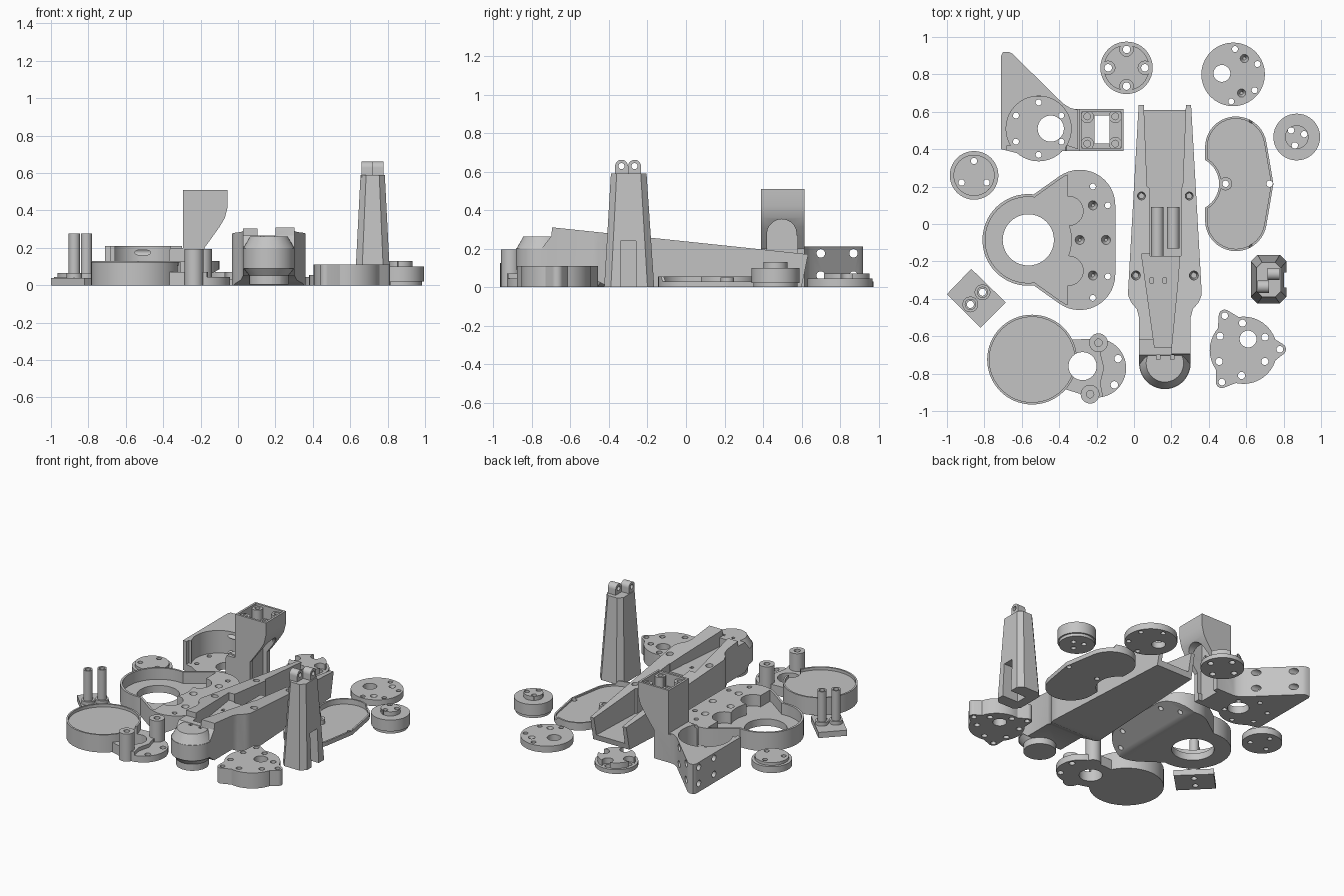
import bpy, bmesh, math
from mathutils import Vector
from mathutils.geometry import convex_hull_2d

if "Cube" in bpy.data.objects:
    bpy.data.objects.remove(bpy.data.objects["Cube"])

grey = bpy.data.materials.new("plain_grey")
grey.diffuse_color = (0.55, 0.55, 0.55, 1)
grey.use_nodes = True
grey.node_tree.nodes["Principled BSDF"].inputs["Base Color"].default_value = grey.diffuse_color


def loft(low, high, a, b, axis='z'):
    """Solid between two outlines at heights a and b along an axis."""
    def place(p, h):
        return {'z': (p[0], p[1], h), 'y': (p[0], h, p[1]), 'x': (h, p[0], p[1])}[axis]
    bm = bmesh.new()
    lo = [bm.verts.new(place(p, a)) for p in low]
    hi = [bm.verts.new(place(p, b)) for p in high]
    bm.faces.new(lo)
    bm.faces.new(hi)
    for i in range(len(lo)):
        j = (i + 1) % len(lo)
        bm.faces.new((lo[i], lo[j], hi[j], hi[i]))
    bmesh.ops.recalc_face_normals(bm, faces=bm.faces)
    me = bpy.data.meshes.new("piece")
    bm.to_mesh(me)
    bm.free()
    ob = bpy.data.objects.new("piece", me)
    bpy.context.collection.objects.link(ob)
    return ob


def prism(outline, a, b, axis='z'):
    return loft(outline, outline, a, b, axis)


def circle(x, y, r, n=40):
    return [(x + r * math.cos(math.tau * i / n), y + r * math.sin(math.tau * i / n)) for i in range(n)]


def cyl(x, y, r, a, b, axis='z', n=40):
    return prism(circle(x, y, r, n), a, b, axis)


def cone(x, y, r0, r1, a, b):
    return loft(circle(x, y, r0), circle(x, y, r1), a, b)


def box(x0, x1, y0, y1, z0, z1):
    return prism([(x0, y0), (x1, y0), (x1, y1), (x0, y1)], z0, z1)


def hull(*circles):
    pts = [Vector(p) for c in circles for p in circle(*c)]
    return [tuple(pts[i]) for i in convex_hull_2d(pts)]


def holes(points, r, a=-0.02, b=0.8):
    return [cyl(x, y, r, a, b, n=20) for x, y in points]


def apply(base, op, tool):
    m = base.modifiers.new("b", 'BOOLEAN')
    m.operation, m.solver, m.object = op, 'EXACT', tool
    bpy.context.view_layer.objects.active = base
    bpy.ops.object.modifier_apply(modifier=m.name)
    bpy.data.objects.remove(tool)


def part(name, base, *steps):
    """Steps are '+', '-' or '&' with a list of pieces."""
    ops = {'+': 'UNION', '-': 'DIFFERENCE', '&': 'INTERSECT'}
    for op, tools in steps:
        for t in tools:
            apply(base, ops[op], t)
    base.name = base.data.name = name
    base.data.materials.clear()
    base.data.materials.append(grey)
    bpy.ops.object.select_all(action='DESELECT')
    base.select_set(True)
    bpy.context.view_layer.objects.active = base
    bpy.ops.object.shade_smooth_by_angle(angle=math.radians(30))
    return base


def around(x, y, r, n, start=0):
    return [(x + r * math.cos(start + math.tau * i / n), y + r * math.sin(start + math.tau * i / n)) for i in range(n)]


# corner bracket with flared hollow horn
horn = prism([(-.40, 0), (-.18, 0), (-.18, .2), (-.15, .24), (-.10, .31), (-.07, .36), (-.055, .42),
              (-.055, .51), (-.295, .51), (-.295, .2), (-.36, .2), (-.40, .13)], .39, .615, 'y')
arch = prism([(.42, .05), (.575, .05), (.575, .275)] +
             [(.4975 + .0775 * math.cos(t * math.pi / 10), .275 + .0775 * math.sin(t * math.pi / 10)) for t in range(1, 10)]
             + [(.42, .275)], -.21, 0, 'x')
posts = [cyl(x, y, .035, .40, .495) for x in (-.25, -.10) for y in (.43, .575)]
part("corner_bracket",
     prism([(-.71, .40), (-.55, .36), (-.36, .42), (-.30, .40), (-.30, .61), (-.34, .62), (-.38, .645),
            (-.65, .91), (-.67, .92), (-.70, .92), (-.71, .90)], 0, .21),
     ('+', [cyl(-.51, .51, .175, 0, .1), horn]),
     ('-', [cyl(-.51, .51, .174, .05, .4), box(-.68, -.37, .3, .42, .05, .4)]),
     ('-', [box(-.28, -.07, .405, .60, .42, .6)]), ('+', posts),
     ('-', [box(-.21, -.13, .43, .58, -.1, .6), arch, cyl(-.445, .51, .07, -.1, .4)]),
     ('-', holes(around(-.51, .51, .14, 6, math.pi / 6), .016)),
     ('-', holes([(x, y) for x in (-.25, -.10) for y in (.43, .575)], .018, .44)),
     ('-', [cyl(y, z, .022, -.8, -.36, 'x', 20) for y in (.70, .87) for z in (.06, .175)]))

# notched coupling
four = around(-.04, .835, .098, 4)
part("notched_coupling", cyl(-.04, .835, .14, 0, .03), ('+', [cyl(-.04, .835, .122, .01, .07)]),
     ('-', holes(four, .036, .03)), ('-', holes(four, .02)))

# drilled disc
part("drilled_disc", cyl(.53, .80, .17, 0, .045),
     ('-', [cyl(.47, .805, .045, -.1, .1)]),
     ('-', holes([(.54, .935), (.52, .655), (.66, .855), (.645, .715)], .016)),
     ('-', [cone(x, y, .008, .024, .008, .05) for x, y in [(.59, .885), (.575, .70)]]))


# bean shaped tray with waisted left side
def bean(d, a, b):
    ob = prism(hull((.545, .41, .165 - d), (.545, .02, .165 - d), (.715, .215, .03 - d)), a, b)
    apply(ob, 'DIFFERENCE', cyl(.31, .215, .145 + d, a - .01, b + .01))
    return ob


part("bean_tray", bean(0, 0, .055), ('-', [bean(.012, .018, .2)]),
     ('-', [prism([(.63, .03), (.8, .03), (.8, .12), (.58, .12)], -.3, .7, 'y')]),
     ('+', [cyl(.49, .215, .035, 0, .05)]), ('-', holes([(.49, .215), (.725, .215)], .017)))

# stepped hub
part("stepped_hub", cyl(.87, .465, .115, 0, .03),
     ('+', [cyl(.87, .465, .125, .02, .1), cyl(.87, .465, .063, .05, .13)]),
     ('-', holes([(.84, .50), (.91, .48), (.86, .42)], .017)))

# stepped cap
part("stepped_cap", cyl(-.855, .26, .13, 0, .045), ('+', [cyl(-.855, .26, .11, .02, .065)]),
     ('-', holes(around(-.855, .26, .077, 3, math.pi / 2), .017)))

# twin tube stand
tubes = [(-.81, -.365), (-.875, -.43)]
part("tube_stand", prism([(-.87, -.24), (-1, -.375), (-.82, -.555), (-.685, -.42)], 0, .04),
     ('+', [cyl(x, y, .042, .01, .065) for x, y in tubes]),
     ('+', [cyl(x, y, .03, .01, .278) for x, y in tubes]), ('-', holes(tubes, .019)))

# ring base: walled pocket on the left, drilled deck on the right
lobes = [(-.29, .10, .19), (-.29, -.27, .19), (-.44, .03, .16), (-.44, -.20, .16)]
pocket = prism(hull(*[(x, y, r - .015) for x, y, r in lobes]), .05, .3)
apply(pocket, 'DIFFERENCE', box(-.355, .2, -.8, .6, 0, .5))
screws = [(-.22, .10), (-.29, -.085), (-.15, -.085), (-.22, -.275)]
part("ring_base", cyl(-.565, -.085, .245, 0, .13, n=64),
     ('+', [prism(hull(*lobes), 0, .13)]),
     ('-', [prism([(-.30, -.02), (0, -.02), (0, .11), (-.09, .09)], -.6, .4, 'y')]),
     ('-', [cyl(-.565, -.085, .23, .05, .3, n=64), pocket]),
     ('-', [cyl(-.35, .07, .078, .05, .3), cyl(-.35, -.25, .078, .05, .3)]),
     ('-', [cyl(-.565, -.085, .137, -.1, .3)]),
     ('-', holes([(-.22, .20), (-.22, -.395), (-.14, .10), (-.14, -.28)], .016)),
     ('-', [cone(x, y, .008, .026, .08, .135) for x, y in screws]))

# round cover with post lobe
lugs = [(-.19, -.635), (-.235, -.91)]
part("round_cover", cyl(-.545, -.725, .24, 0, .125, n=64),
     ('-', [cyl(-.545, -.725, .228, .105, .3, n=64)]),
     ('+', [prism(hull((-.20, -.77, .158), (-.36, -.75, .13)), 0, .07)]),
     ('-', [prism([(-.13, -.6), (-.18, -.69), (-.16, -.77), (-.18, -.85), (-.15, -1), (0, -1), (0, -.6)], .045, .2)]),
     ('+', [cyl(x, y, .05, 0, .195) for x, y in lugs]),
     ('-', holes(lugs, .02, .08)), ('-', [cyl(-.275, -.76, .075, -.1, .3)]),
     ('-', holes([(-.085, -.72), (-.105, -.86)], .02)))

# long arm: plan outline cut to the side profile, with a rounded head
plan = [(.305, .64), (.36, -.33), (.362, -.38), (.345, -.42), (.315, -.455), (.303, -.50), (.303, -.745),
        (.027, -.745), (.027, -.50), (.015, -.455), (-.015, -.42), (-.032, -.38), (-.03, -.33), (.025, .64)]
side = prism([(.60, 0), (.635, .17), (-.695, .31), (-.70, .265), (-.75, .2), (-.75, .09),
              (-.70, .05), (-.50, .05), (-.40, 0)], -.2, .5, 'x')
part("long_arm", prism(plan, 0, .4), ('&', [side]),
     ('+', [cyl(.165, -.745, .138, .09, .20), cone(.165, -.745, .138, .10, .195, .262),
            cone(.165, -.745, .10, .138, .045, .095)]),
     ('-', [prism([(.05, .7), (.07, .2), (.085, .19), (.085, -.17), (.25, -.17), (.25, .19), (.26, .2), (.28, .7)], .04, .5)]),
     ('-', [prism([(.04, -.16), (.06, -.3), (.11, -.66), (.20, -.66), (.235, -.3), (.245, -.16)], .2, .5),
            box(-.1, .2, -1, -.62, .265, .5)]),
     ('+', [prism(hull((.125, .05, .033), (.125, .13, .033)), -.18, .09, 'y'),
            prism(hull((.21, .05, .033), (.21, .13, .033)), -.13, .09, 'y')]),
     ('+', [cyl(.165, -.745, .105, .005, .1)]),
     ('-', [cone(x, y, .015, .027, .12, .32) for x, y in [(.04, .15), (.295, .15), (.01, -.275), (.32, -.275)]]),
     ('-', [box(x, x + .02, y, y + .025, .15, .4) for y, xs in ((-.315, (.085, .155)), (-.725, (.12, .195))) for x in xs]))


# tapered tower with hinge ears and a slot open below
def octagon(x0, x1, y0, y1, c):
    return [(x0 + c, y0), (x1 - c, y0), (x1, y0 + c), (x1, y1 - c), (x1 - c, y1), (x0 + c, y1), (x0, y1 - c), (x0, y0 + c)]


part("tower", loft(octagon(.625, .815, -.425, -.165, .035), octagon(.655, .785, -.39, -.205, .03), 0, .59),
     ('+', [prism(hull((-.335, .628, .033), (-.335, .56, .033)), .66, .722, 'x'),
            prism(hull((-.267, .628, .033), (-.267, .56, .033)), .715, .777, 'x')]),
     ('-', [cyl(y, .628, .016, .5, .9, 'x', 20) for y in (-.335, -.267)]),
     ('-', [box(.69, .9, -.34, -.26, -.1, .24)]))

# three eared flange
ears = [(.485, -.49), (.78, -.67), (.47, -.845)]
part("eared_flange", cyl(.585, -.675, .18, 0, .11),
     ('+', [prism(hull((x, y, .032), (.585 + (x - .585) * .35, -.68 + (y + .68) * .35, .105)), 0, .11) for x, y in ears]),
     ('-', holes(ears, .018)), ('-', [cyl(.61, -.615, .045, -.1, .3)]),
     ('-', holes([(.58, -.53), (.70, -.605), (.70, -.735), (.575, -.81), (.455, -.735), (.46, -.6)], .019)))
